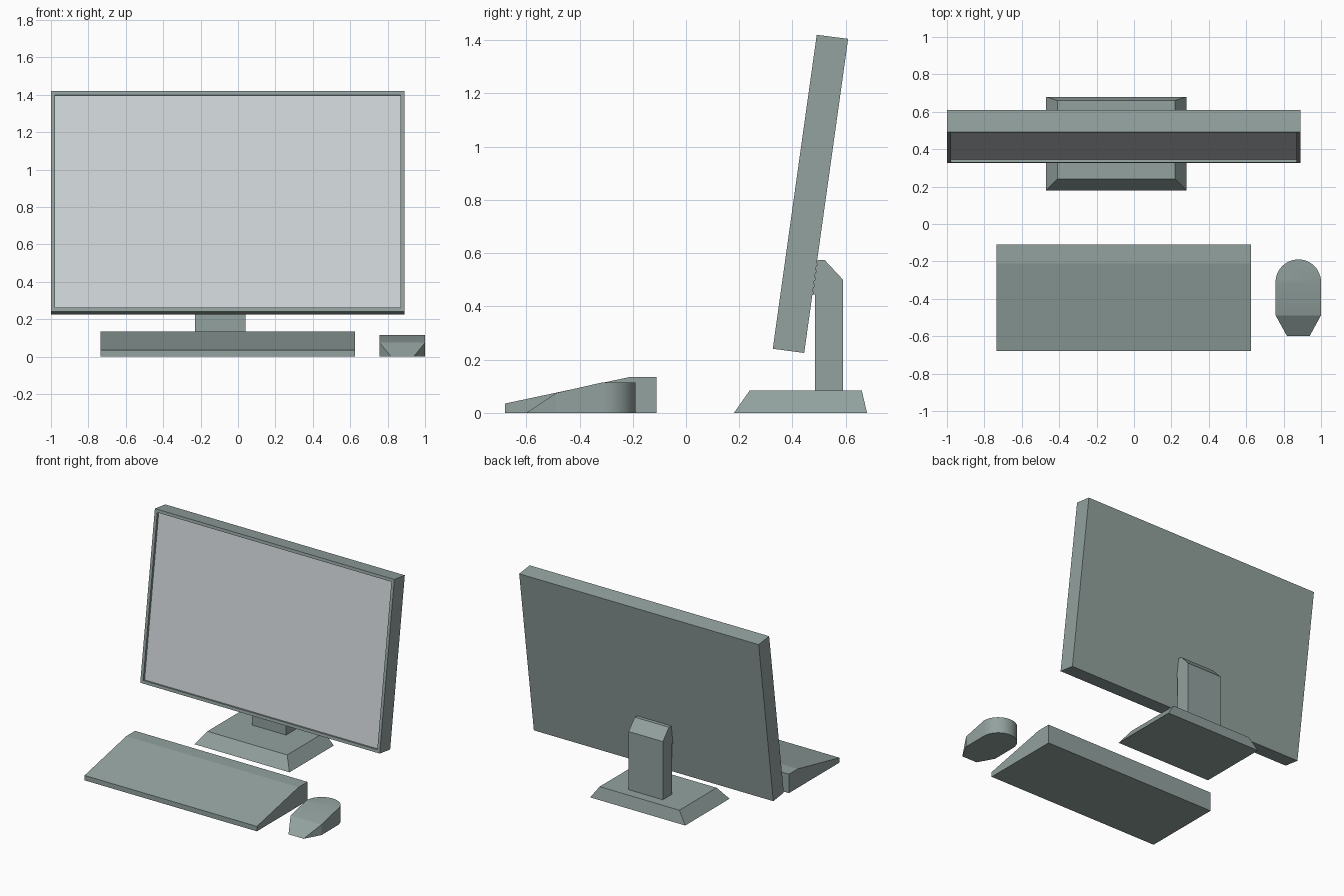
import bpy, bmesh, math

if "Cube" in bpy.data.objects:
    bpy.data.objects.remove(bpy.data.objects["Cube"])


def material(name, rgb):
    m = bpy.data.materials.new(name)
    m.diffuse_color = (*rgb, 1.0)
    m.use_nodes = True
    m.node_tree.nodes["Principled BSDF"].inputs["Base Color"].default_value = m.diffuse_color
    return m


BODY = material("grey_green_plastic", (0.29, 0.36, 0.345))
SCREEN = material("pale_grey_screen", (0.63, 0.67, 0.69))


def loft(name, lower, upper, edit=None):
    """Closed solid between two matching loops of points."""
    bm = bmesh.new()
    a = [bm.verts.new(p) for p in lower]
    b = [bm.verts.new(p) for p in upper]
    n = len(a)
    bm.faces.new(a)
    bm.faces.new(b)
    for i in range(n):
        j = (i + 1) % n
        bm.faces.new((a[i], a[j], b[j], b[i]))
    bmesh.ops.remove_doubles(bm, verts=bm.verts, dist=1e-5)
    bmesh.ops.recalc_face_normals(bm, faces=bm.faces)
    bm.normal_update()
    if edit:
        edit(bm)
    mesh = bpy.data.meshes.new(name)
    bm.to_mesh(mesh)
    bm.free()
    mesh.materials.append(BODY)
    mesh.materials.append(SCREEN)
    obj = bpy.data.objects.new(name, mesh)
    bpy.context.collection.objects.link(obj)
    return obj


def prism(name, profile, x0, x1, edit=None):
    """Side profile (y, z) extruded along x."""
    return loft(name, [(x0, y, z) for y, z in profile],
                [(x1, y, z) for y, z in profile], edit)


def rect(x0, x1, y0, y1, z):
    return [(x0, y0, z), (x1, y0, z), (x1, y1, z), (x0, y1, z)]


# Monitor: tilted slab with a recessed screen in its front face
def recess_screen(bm):
    front = min(bm.faces, key=lambda f: f.normal.y)
    bmesh.ops.inset_individual(bm, faces=[front], thickness=0.03)
    bmesh.ops.inset_individual(bm, faces=[front], thickness=0.0, depth=-0.017)
    front.material_index = 1


prism("monitor", [(0.326, 0.241), (0.444, 0.225), (0.609, 1.405), (0.491, 1.42)],
      -1.0, 0.89, recess_screen)

# Stand: neck resting against the monitor back, and a bevelled foot
prism("stand_neck", [(0.485, 0.08), (0.59, 0.08), (0.59, 0.50), (0.52, 0.575),
                     (0.494, 0.575), (0.476, 0.445), (0.485, 0.445)], -0.23, 0.04)
loft("stand_base", rect(-0.47, 0.28, 0.18, 0.68, 0.0),
     rect(-0.41, 0.22, 0.24, 0.66, 0.085))

# Keyboard: wedge with a flat strip along the back
prism("keyboard", [(-0.68, 0), (-0.11, 0), (-0.11, 0.135), (-0.21, 0.135),
                   (-0.68, 0.035)], -0.735, 0.625)

# Mouse: rounded back, tapered nose, top sloping down to the front
CX, R, YC = 0.8785, 0.1215, -0.311
right = [(0.06, -0.60), (R, -0.488)]
arc = [(R * math.cos(math.pi * i / 24), YC + R * math.sin(math.pi * i / 24))
       for i in range(25)]
plan = right + arc + [(-x, y) for x, y in reversed(right)]


def mouse_height(y):
    if y < -0.55:
        return 0.0
    return 0.075 if y < -0.4 else 0.115


def split_top(bm):
    # divide the top into back, middle and nose planes
    top = max((f for f in bm.faces if f.normal.z > 0.1), key=lambda f: len(f.verts))
    for y in (YC, -0.488):
        pair = [v for v in bm.verts if abs(v.co.y - y) < 1e-4 and v.co.z > 0.01]
        bmesh.ops.connect_verts(bm, verts=pair)
    bmesh.ops.recalc_face_normals(bm, faces=bm.faces)


mouse = loft("mouse", [(CX + x, y, 0) for x, y in plan],
             [(CX + x, y, mouse_height(y)) for x, y in plan], split_top)
bpy.context.view_layer.objects.active = mouse
mouse.select_set(True)
bpy.ops.object.shade_smooth_by_angle(angle=math.radians(20))
